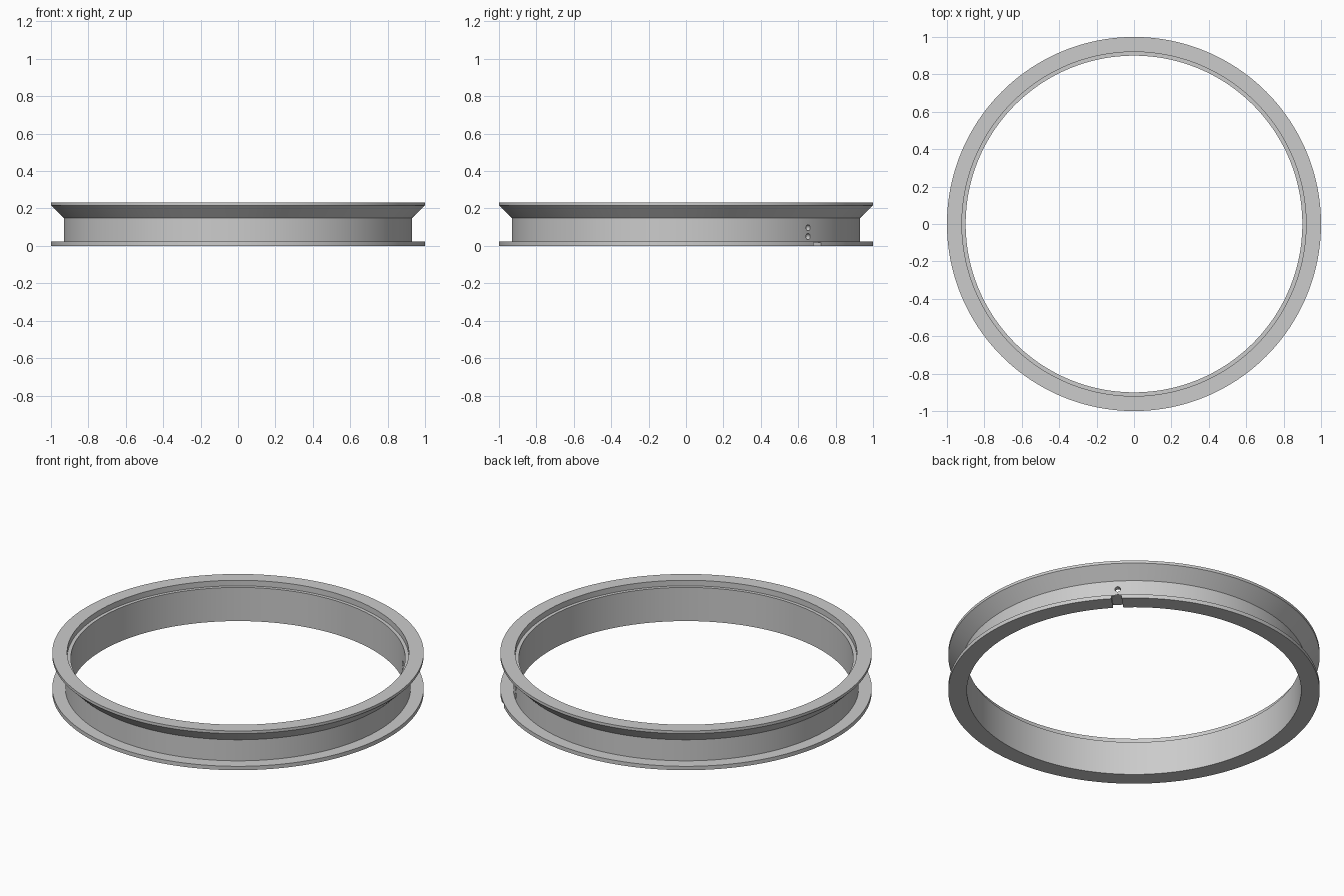
import bpy, bmesh, math
from mathutils import Matrix

if "Cube" in bpy.data.objects:
    bpy.data.objects.remove(bpy.data.objects["Cube"], do_unlink=True)

grey = bpy.data.materials.new("plain_grey")
grey.use_nodes = True
colour = (0.6, 0.6, 0.6, 1)
grey.diffuse_color = colour
grey.node_tree.nodes["Principled BSDF"].inputs["Base Color"].default_value = colour

SEGMENTS = 192
ANGLE = math.radians(44.6)


def make_object(name, bm):
    bmesh.ops.recalc_face_normals(bm, faces=bm.faces)
    mesh = bpy.data.meshes.new(name)
    bm.to_mesh(mesh)
    bm.free()
    mesh.materials.append(grey)
    obj = bpy.data.objects.new(name, mesh)
    bpy.context.collection.objects.link(obj)
    return obj


def lathe(name, profile):
    """Revolve a closed (radius, height) outline round z."""
    bm = bmesh.new()
    rings = []
    for i in range(SEGMENTS):
        a = math.tau * i / SEGMENTS
        rings.append([bm.verts.new((r * math.cos(a), r * math.sin(a), z)) for r, z in profile])
    n = len(profile)
    for i, ring in enumerate(rings):
        after = rings[(i + 1) % SEGMENTS]
        for j in range(n):
            k = (j + 1) % n
            bm.faces.new((ring[j], after[j], after[k], ring[k]))
    return make_object(name, bm)


# Ring: flat lower flange, straight wall, flared upper flange, stepped bore
ring = lathe("flanged_ring", [
    (0.90, 0), (1, 0), (1, 0.023), (0.93, 0.023), (0.93, 0.148),
    (1, 0.217), (1, 0.233), (0.92, 0.233), (0.92, 0.2), (0.90, 0.2)])

# Cutters: radial groove under the lower flange and two holes in the wall
turn = Matrix.Rotation(ANGLE, 4, "Z")
cutters = []
bm = bmesh.new()
bmesh.ops.create_cube(bm, size=1, matrix=turn @ Matrix.Translation((0.95, 0, 0))
                      @ Matrix.Diagonal((0.3, 0.055, 0.034, 1)))
cutters.append(make_object("groove_cutter", bm))
for height in (0.05, 0.097):
    bm = bmesh.new()
    bmesh.ops.create_cone(bm, cap_ends=True, segments=32, radius1=0.016, radius2=0.016, depth=0.2,
                          matrix=turn @ Matrix.Translation((0.92, 0, height))
                          @ Matrix.Rotation(math.pi / 2, 4, "Y"))
    cutters.append(make_object("hole_cutter", bm))

bpy.ops.object.select_all(action="DESELECT")
ring.select_set(True)
bpy.context.view_layer.objects.active = ring
for cutter in cutters:
    cutter.hide_render = True
    mod = ring.modifiers.new("cut", "BOOLEAN")
    mod.operation = "DIFFERENCE"
    mod.solver = "EXACT"
    mod.object = cutter
    bpy.ops.object.modifier_apply(modifier=mod.name)
    bpy.data.objects.remove(cutter, do_unlink=True)
bpy.ops.object.shade_smooth_by_angle(angle=math.radians(30))
